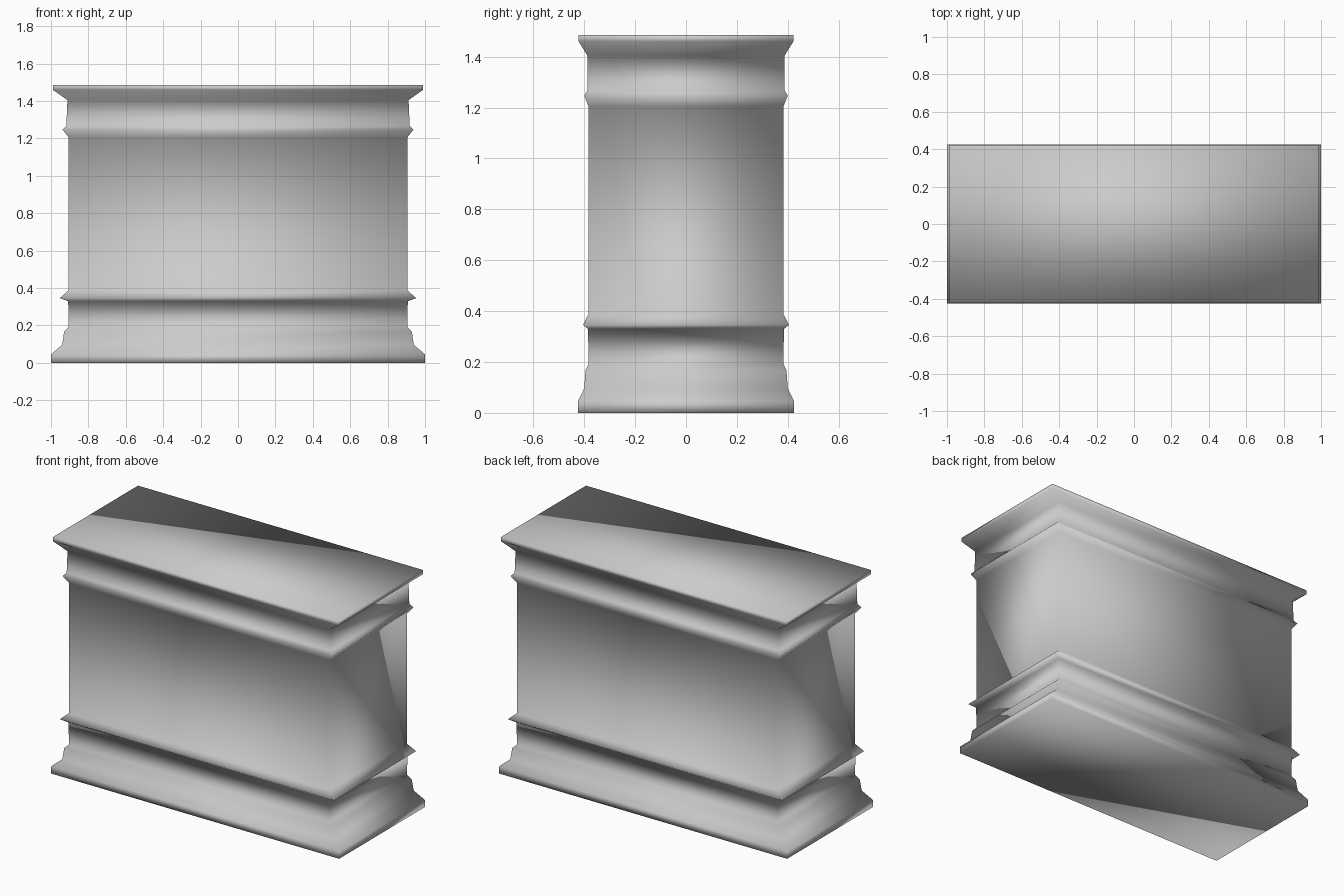
import bpy
import bmesh

cube = bpy.data.objects.get("Cube")
if cube:
    bpy.data.objects.remove(cube, do_unlink=True)

# Plain grey stone
stone = bpy.data.materials.new("grey_stone")
grey = (0.6, 0.6, 0.6, 1.0)
stone.diffuse_color = grey
stone.use_nodes = True
bsdf = next(n for n in stone.node_tree.nodes if n.type == 'BSDF_PRINCIPLED')
bsdf.inputs["Base Color"].default_value = grey

# Moulding profile from the floor up: half width, half depth, height
base = [(1.0, 0.425, 0.0), (1.0, 0.425, 0.045), (0.94, 0.4, 0.097),
        (0.93, 0.395, 0.167), (0.905, 0.383, 0.192)]
lower_ridge = [(0.908, 0.385, 0.33), (0.953, 0.405, 0.346), (0.905, 0.383, 0.388)]
upper_ridge = [(0.905, 0.383, 1.205), (0.938, 0.4, 1.247), (0.918, 0.388, 1.267)]
cornice = [(0.912, 0.388, 1.405), (0.99, 0.422, 1.46), (0.99, 0.422, 1.486)]

# Stack one rectangular ring per profile point and join them with walls
bm = bmesh.new()
corners = [(-1, -1), (1, -1), (1, 1), (-1, 1)]
rings = []
for w, d, z in base + lower_ridge + upper_ridge + cornice:
    rings.append([bm.verts.new((sx * w, sy * d, z)) for sx, sy in corners])
for low, high in zip(rings, rings[1:]):
    for i in range(4):
        j = (i + 1) % 4
        bm.faces.new((low[i], low[j], high[j], high[i]))

# Underside and top slab
bm.faces.new(rings[0][::-1])
bm.faces.new(rings[-1])
bmesh.ops.recalc_face_normals(bm, faces=bm.faces)
for face in bm.faces:
    face.smooth = True

mesh = bpy.data.meshes.new("pedestal")
bm.to_mesh(mesh)
bm.free()
mesh.materials.append(stone)
pedestal = bpy.data.objects.new("pedestal", mesh)
bpy.context.scene.collection.objects.link(pedestal)
